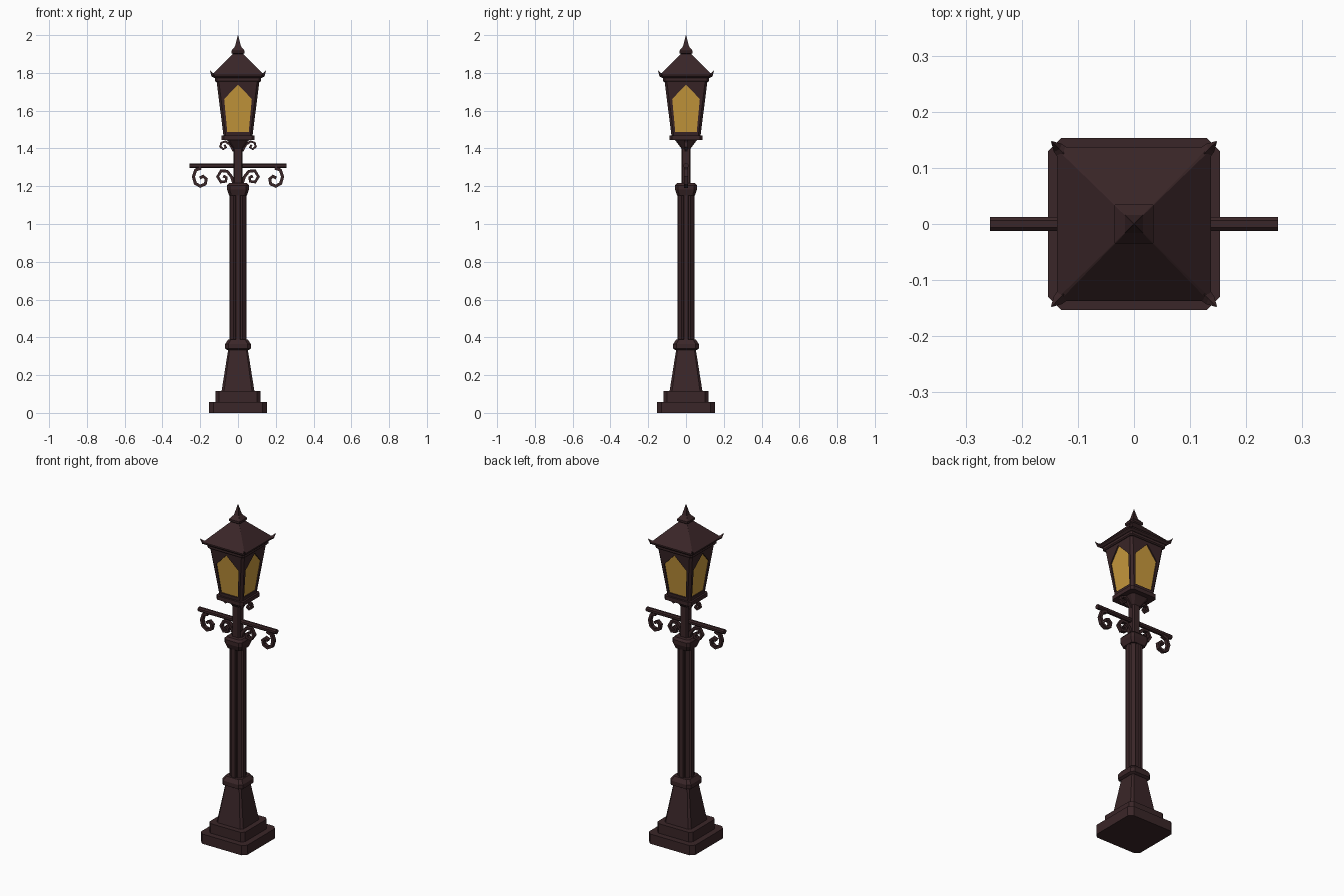
import bpy, bmesh, math
from mathutils import Vector

if "Cube" in bpy.data.objects:
    bpy.data.objects.remove(bpy.data.objects["Cube"])


def material(name, rgb):
    m = bpy.data.materials.new(name)
    m.diffuse_color = (*rgb, 1)
    m.use_nodes = True
    m.node_tree.nodes["Principled BSDF"].inputs["Base Color"].default_value = m.diffuse_color
    return m


IRON = material("dark brown iron", (0.042, 0.019, 0.021))
GLASS = material("amber glass", (0.58, 0.32, 0.046))


def finish(name, bm, mats=(IRON,)):
    bmesh.ops.recalc_face_normals(bm, faces=bm.faces)
    me = bpy.data.meshes.new(name)
    bm.to_mesh(me)
    bm.free()
    for m in mats:
        me.materials.append(m)
    ob = bpy.data.objects.new(name, me)
    bpy.context.collection.objects.link(ob)
    return ob


def skin(bm, rings):
    """Join equal-length rings of points into a closed, capped tube."""
    vs = [[bm.verts.new(p) for p in r] for r in rings]
    n = len(vs[0])
    for a, b in zip(vs, vs[1:]):
        for i in range(n):
            j = (i + 1) % n
            bm.faces.new((a[i], a[j], b[j], b[i]))
    bm.faces.new(vs[0][::-1])
    bm.faces.new(vs[-1])


def square_ring(z, h, c):
    """Square of half width h with corners cut by c."""
    k = h - c
    return [(k, -h, z), (h, -k, z), (h, k, z), (k, h, z),
            (-k, h, z), (-h, k, z), (-h, -k, z), (-k, -h, z)]


def stack(name, levels, cut=0.15):
    bm = bmesh.new()
    skin(bm, [square_ring(z, h, h * cut) for z, h in levels])
    return finish(name, bm)


# Stepped base, tapered pedestal and collar
stack("base_lower_step", [(0, 0.153), (0.058, 0.153)])
stack("base_upper_step", [(0.058, 0.118), (0.115, 0.118)])
stack("pedestal", [(0.115, 0.087), (0.335, 0.052)])
stack("pedestal_collar", [(0.333, 0.056), (0.34, 0.068), (0.365, 0.068), (0.388, 0.052)], 0.25)

# Fluted shaft: eight flat ribs with grooves between
bm = bmesh.new()
section = []
for k in range(8):
    for deg, r in ((-14, 0.046), (14, 0.046), (22.5, 0.036)):
        a = math.radians(45 * k + deg)
        section.append((r * math.cos(a), r * math.sin(a)))
skin(bm, [[(x, y, z) for x, y in section] for z in (0.385, 1.16)])
finish("fluted_shaft", bm)

# Capital, upper post and flare under the lantern
stack("capital", [(1.152, 0.047), (1.182, 0.058), (1.205, 0.058), (1.218, 0.047)], 0.25)
stack("upper_post", [(1.215, 0.025), (1.40, 0.025), (1.447, 0.06)], 0.3)
stack("lantern_floor", [(1.445, 0.088), (1.468, 0.088)])

# Lantern body: four framed sides with recessed pointed panes
Z0, Z1, H0, H1, CUT = 1.468, 1.76, 0.077, 0.114, 0.012


def half(z):
    return H0 + (H1 - H0) * (z - Z0) / (Z1 - Z0)


bm = bmesh.new()
pane = [(-0.057, 1.488), (0.057, 1.488), (0.073, 1.662), (0, 1.738), (-0.073, 1.662)]
for k in range(4):
    ca, sa = [(1, 0), (0, 1), (-1, 0), (0, -1)][k]

    def vert(x, z, inset=0.0):
        y = -half(z) + inset
        return bm.verts.new((x * ca - y * sa, x * sa + y * ca, z))
    A, B = vert(-H0 + CUT, Z0), vert(H0 - CUT, Z0)
    C, D = vert(H1 - CUT, Z1), vert(-H1 + CUT, Z1)
    edge = [vert(x, z) for x, z in pane]
    back = [vert(x, z, 0.007) for x, z in pane]
    a, b, c, p, d = edge
    for f in ((A, B, b, a), (B, C, c, b), (C, p, c), (C, D, p), (D, d, p), (D, A, a, d)):
        bm.faces.new(f)
    for i in range(5):
        j = (i + 1) % 5
        bm.faces.new((edge[i], edge[j], back[j], back[i]))
    bm.faces.new(back).material_index = 1
    # cut corner strip
    E = bm.verts.new((H0 * ca + (H0 - CUT) * sa, H0 * sa - (H0 - CUT) * ca, Z0))
    F = bm.verts.new((H1 * ca + (H1 - CUT) * sa, H1 * sa - (H1 - CUT) * ca, Z1))
    bm.faces.new((B, E, F, C))
bmesh.ops.remove_doubles(bm, verts=bm.verts, dist=0.0005)
finish("lantern_body", bm, (IRON, GLASS))

# Roof with eave, and finial
stack("lantern_cornice", [(1.752, 0.117), (1.758, 0.122), (1.775, 0.122)], 0.08)
stack("roof", [(1.772, 0.125), (1.782, 0.137), (1.79, 0.137), (1.9, 0.028)], 0.03)
stack("finial", [(1.895, 0.022), (1.905, 0.035), (1.917, 0.035), (1.94, 0.016), (2.0, 0.001)], 0.04)

# Curved spikes on the roof corners
for i, (sx, sy) in enumerate(((1, 1), (-1, 1), (-1, -1), (1, -1))):
    bm = bmesh.new()
    out = Vector((sx, sy, 0)).normalized()
    side = Vector((-out.y, out.x, 0))
    rings = []
    for dist, z, r in ((0.168, 1.787, 0.014), (0.192, 1.79, 0.01), (0.208, 1.812, 0.001)):
        c = out * dist + Vector((0, 0, z))
        up = Vector((0, 0, 1)) - out * 0.4
        rings.append([c + side * r, c + up * r, c - side * r, c - up * r])
    skin(bm, rings)
    finish(f"roof_spike_{i + 1}", bm)

# Cross bar
bm = bmesh.new()
r, k = 0.0125, 0.006
prof = [(k, -r), (r, -k), (r, k), (k, r), (-k, r), (-r, k), (-r, -k), (-k, -r)]
skin(bm, [[(x, y, 1.308 + z) for y, z in prof] for x in (-0.257, 0.257)])
finish("cross_bar", bm)


# Scrolls: rectangular bar swept along a path in the xz plane, on both sides
def scroll(name, path, thick, depth):
    for label, s in (("left", -1), ("right", 1)):
        pts = [Vector((x * s, 0, z)) for x, z in path]
        bm = bmesh.new()
        rings = []
        for i, p in enumerate(pts):
            t = (pts[min(i + 1, len(pts) - 1)] - pts[max(i - 1, 0)]).normalized()
            n = Vector((-t.z, 0, t.x)) * thick / 2
            y = Vector((0, depth / 2, 0))
            rings.append([p + n + y, p - n + y, p - n - y, p + n - y])
        skin(bm, rings)
        finish(f"{name}_{label}", bm)


scroll("outer_scroll", [(0.195, 1.296), (0.224, 1.286), (0.236, 1.25), (0.226, 1.215),
                        (0.2, 1.2), (0.173, 1.212), (0.168, 1.238), (0.184, 1.253),
                        (0.202, 1.243)], 0.017, 0.022)
scroll("inner_scroll", [(0.018, 1.2), (0.034, 1.25), (0.058, 1.28), (0.09, 1.281),
                        (0.108, 1.25), (0.09, 1.222), (0.064, 1.226), (0.062, 1.246),
                        (0.078, 1.254)], 0.016, 0.022)
scroll("lantern_scroll", [(0.022, 1.385), (0.042, 1.42), (0.066, 1.437), (0.088, 1.43),
                          (0.094, 1.41), (0.078, 1.396), (0.064, 1.406),
                          (0.072, 1.419)], 0.012, 0.018)
